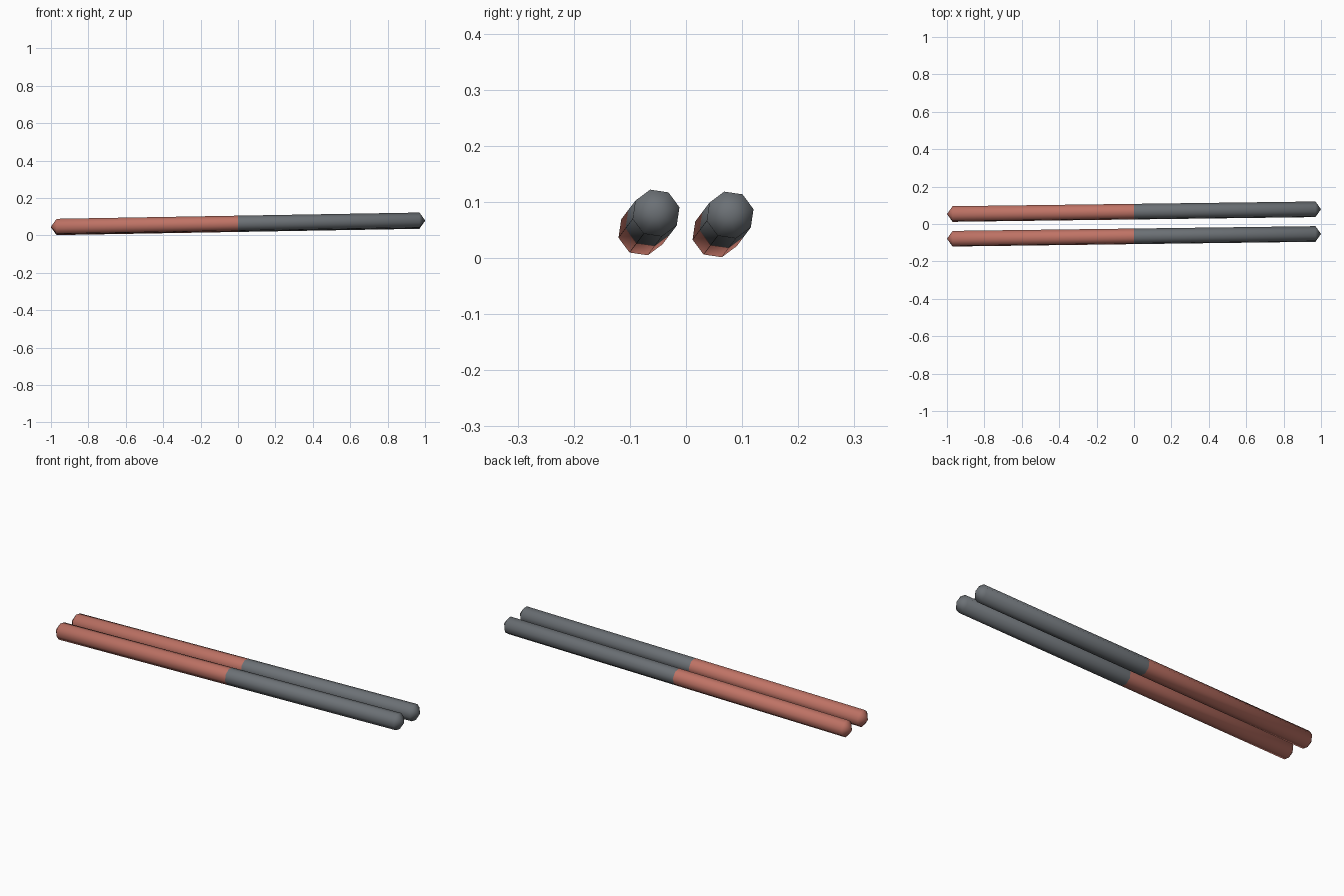
import bpy, bmesh, math
from mathutils import Vector

if "Cube" in bpy.data.objects:
    bpy.data.objects.remove(bpy.data.objects["Cube"])

R, TIP, PHASE = 0.043, 0.03, math.radians(14)


def material(name, rgb):
    m = bpy.data.materials.new(name)
    m.diffuse_color = (*rgb, 1)
    m.use_nodes = True
    m.node_tree.nodes["Principled BSDF"].inputs["Base Color"].default_value = m.diffuse_color
    return m


red = material("red", (0.52, 0.17, 0.13))
grey = material("dark_grey", (0.15, 0.165, 0.18))


def half_rod(name, mid, end, mat):
    """Eight-sided half rod from mid to a blunt pointed tip at end."""
    bm = bmesh.new()
    axis = end - mid
    shoulder = end - axis.normalized() * TIP
    rings = []
    for c in (mid, shoulder):
        rings.append([bm.verts.new(c + Vector((0, R * math.cos(PHASE + i * math.pi / 4),
                                               R * math.sin(PHASE + i * math.pi / 4))))
                      for i in range(8)])
    tip = bm.verts.new(end)
    for i in range(8):
        j = (i + 1) % 8
        bm.faces.new((rings[0][i], rings[0][j], rings[1][j], rings[1][i]))
        bm.faces.new((rings[1][i], rings[1][j], tip))
    if axis.x < 0:
        bmesh.ops.reverse_faces(bm, faces=bm.faces[:])
    for f in bm.faces:
        f.smooth = True
    me = bpy.data.meshes.new(name)
    bm.to_mesh(me)
    bm.free()
    me.materials.append(mat)
    bpy.context.collection.objects.link(bpy.data.objects.new(name, me))


# two slightly tilted rods, side by side
for side, offset in (("front", Vector((0, 0, 0))), ("back", Vector((0, 0.132, -0.0035)))):
    left = Vector((-1, -0.079, 0.0460)) + offset
    right = Vector((1, -0.053, 0.0805)) + offset
    mid = (left + right) / 2
    half_rod(side + "_rod_red_half", mid, left, red)
    half_rod(side + "_rod_grey_half", mid, right, grey)
